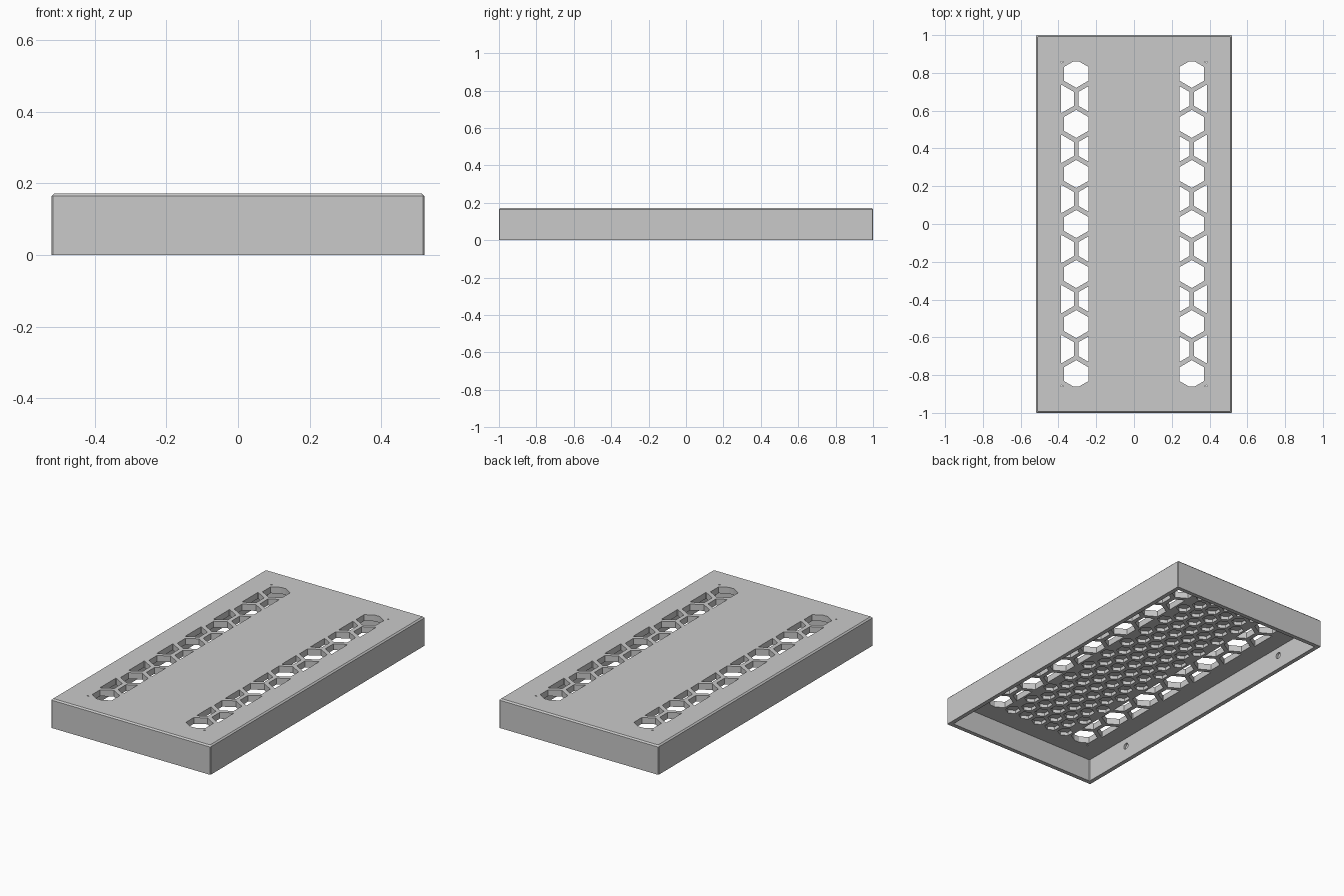
import bpy, bmesh, math
from mathutils import Vector
from mathutils.geometry import delaunay_2d_cdt

if "Cube" in bpy.data.objects:
    bpy.data.objects.remove(bpy.data.objects["Cube"], do_unlink=True)

HX, HY, HZ = 0.52, 1.0, 0.172     # outer half sizes and height
WALL, CEILING = 0.025, 0.135      # wall thickness, underside of the top plate
bm = bmesh.new()


def loop(points, z):
    return [bm.verts.new((x, y, z)) for x, y in points]


def rectangle(hx, hy, c=0.004):
    """Rectangle outline with cut corners."""
    return [(hx, c - hy), (hx, hy - c), (hx - c, hy), (c - hx, hy),
            (-hx, hy - c), (-hx, c - hy), (c - hx, -hy), (hx - c, -hy)]


def hexagon(x, y, r):
    return [(x + r * math.sin(i * math.pi / 3), y + r * math.cos(i * math.pi / 3)) for i in range(6)]


def clip(poly, axis, limit, sign):
    """Keep the part of a convex polygon where sign * coordinate <= sign * limit."""
    out = []
    for a, b in zip(poly, poly[1:] + poly[:1]):
        da, db = sign * (a[axis] - limit), sign * (b[axis] - limit)
        if da <= 0:
            out.append(a)
        if da * db < 0:
            t = da / (da - db)
            out.append((a[0] + t * (b[0] - a[0]), a[1] + t * (b[1] - a[1])))
    return out


def bridge(a, b, skip=()):
    for i in range(len(a)):
        if i not in skip:
            j = (i + 1) % len(a)
            bm.faces.new((a[i], a[j], b[j], b[i]))


def fill(outer, holes, u=0, v=1):
    """Flat face inside a convex outline, leaving convex holes open."""
    verts, owner, edges = [], [], []
    for n, ring in enumerate([outer] + holes):
        start = len(verts)
        verts += ring
        owner += [n] * len(ring)
        edges += [(start + i, start + (i + 1) % len(ring)) for i in range(len(ring))]
    flat = [Vector((p.co[u], p.co[v])) for p in verts]
    result = delaunay_2d_cdt(flat, edges, [], 0, 1e-6)
    source = [ids[0] for ids in result[3]]
    for tri in result[2]:
        ids = [source[i] for i in tri]
        rings = {owner[i] for i in ids}
        if len(rings) > 1 or 0 in rings:
            bm.faces.new([verts[i] for i in ids])


# Outer walls with chamfered edges, and the inner walls' outlines
foot = loop(rectangle(HX, HY), 0)
shoulder = loop(rectangle(HX, HY), HZ - 0.008)
top = loop(rectangle(HX - 0.008, HY - 0.008), HZ)
inner_foot = loop(rectangle(HX - WALL, HY - WALL), 0)
inner_top = loop(rectangle(HX - WALL, HY - WALL), CEILING)
bridge(foot, shoulder)
bridge(shoulder, top)
bridge(foot, inner_foot)
bridge(inner_foot, inner_top, skip=(0, 4))

# Long inner walls with blind round dimples
for i, side in ((0, 1), (4, -1)):
    dimples = []
    for y in (-0.66, 0.66):
        rings = []
        for depth in (0, 0.013):
            x = side * (HX - WALL + depth)
            rings.append([bm.verts.new((x, y + 0.018 * math.cos(a * math.pi / 12),
                                        0.085 + 0.018 * math.sin(a * math.pi / 12))) for a in range(24)])
        bridge(*rings)
        bm.faces.new(rings[1])
        dimples.append(rings[0])
    fill([inner_foot[i], inner_foot[i + 1], inner_top[i + 1], inner_top[i]], dimples, 1, 2)

# Two strips of through vents: a honeycomb trimmed to rectangles
PITCH, ROW, RADIUS = 0.153, 0.1325, 0.074
top_holes, ceiling_holes = [], []
for side in (-1, 1):
    for k in range(-7, 8):
        for column in ((1.5, 2.5) if k % 2 else (2,)):
            p = hexagon(column * PITCH, k * ROW, RADIUS)
            for axis, limit, sign in ((0, 0.386, 1), (0, 0.24, -1), (1, 0.86, 1), (1, -0.86, -1)):
                p = clip(p, axis, limit, sign)
            if len(p) > 2:
                p = [(side * x, y) for x, y in p]
                top_holes.append(loop(p, HZ))
                ceiling_holes.append(loop(p, CEILING))
                bridge(top_holes[-1], ceiling_holes[-1])

# Blind honeycomb recesses under the middle of the plate
CELL = 0.095
for k in range(-10, 11):
    count = 4 if k % 2 else 5
    for i in range(count):
        p = hexagon((i - (count - 1) / 2) * CELL, k * CELL * 0.866, 0.042)
        floor = loop(p, CEILING + 0.02)
        ceiling_holes.append(loop(p, CEILING))
        bridge(floor, ceiling_holes[-1])
        bm.faces.new(floor)

# Top plate, both sides
fill(top, top_holes)
fill(inner_top, ceiling_holes)
bmesh.ops.recalc_face_normals(bm, faces=bm.faces)

grey = bpy.data.materials.new("plain grey")
grey.use_nodes = True
grey.diffuse_color = (0.59, 0.59, 0.59, 1)
grey.node_tree.nodes["Principled BSDF"].inputs["Base Color"].default_value = grey.diffuse_color

mesh = bpy.data.meshes.new("vented_cover")
bm.to_mesh(mesh)
bm.free()
mesh.materials.append(grey)
bpy.context.collection.objects.link(bpy.data.objects.new("vented_cover", mesh))
